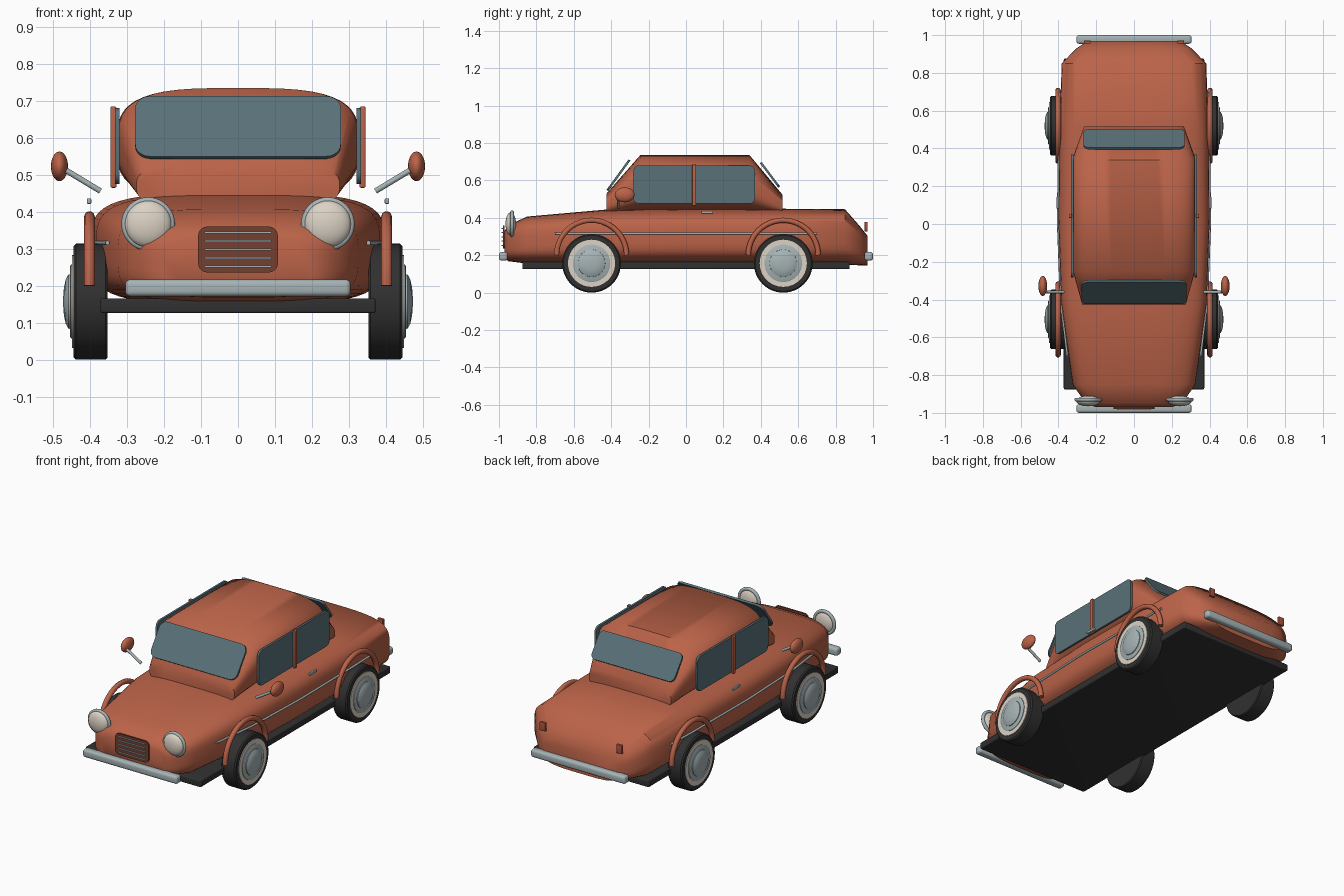
import bpy, bmesh, math
from mathutils import Matrix, Vector

if "Cube" in bpy.data.objects:
    bpy.data.objects.remove(bpy.data.objects["Cube"])


def material(name, rgb):
    m = bpy.data.materials.new(name)
    m.diffuse_color = (*rgb, 1)
    m.use_nodes = True
    m.node_tree.nodes["Principled BSDF"].inputs["Base Color"].default_value = m.diffuse_color
    return m


PAINT = material("body_red", (0.50, 0.125, 0.065))
DARK_RED = material("grille_dark_red", (0.17, 0.05, 0.03))
LAMP_RED = material("tail_lamp_red", (0.42, 0.09, 0.045))
GLASS = material("blue_grey_glass", (0.10, 0.165, 0.19))
CHROME = material("chrome_grey", (0.38, 0.45, 0.46))
CREAM = material("cream", (0.72, 0.65, 0.56))
RUBBER = material("black_rubber", (0.03, 0.03, 0.03))


def finish(bm, name, mat, angle=40):
    bmesh.ops.recalc_face_normals(bm, faces=bm.faces)
    me = bpy.data.meshes.new(name)
    bm.to_mesh(me)
    bm.free()
    me.materials.append(mat)
    ob = bpy.data.objects.new(name, me)
    bpy.context.collection.objects.link(ob)
    bpy.ops.object.select_all(action='DESELECT')
    ob.select_set(True)
    bpy.context.view_layer.objects.active = ob
    bpy.ops.object.shade_smooth_by_angle(angle=math.radians(angle))
    return ob


def bridge(bm, rings):
    """Skin a list of closed vertex rings and cap both ends."""
    n = len(rings[0])
    for a, b in zip(rings, rings[1:]):
        for i in range(n):
            j = (i + 1) % n
            bm.faces.new((a[i], a[j], b[j], b[i]))
    bm.faces.new(rings[0])
    bm.faces.new(rings[-1])


def loft(name, mat, sections, power, n=48, angle=40):
    """Superellipse sections (y, half width, bottom, top) joined along y."""
    bm = bmesh.new()
    rings = []
    for y, w, lo, hi in sections:
        ring = []
        for i in range(n):
            t = 2 * math.pi * (i + 0.5) / n
            c, s = math.cos(t), math.sin(t)
            x = w * math.copysign(abs(c) ** (2 / power), c)
            z = (lo + hi) / 2 + (hi - lo) / 2 * math.copysign(abs(s) ** (2 / power), s)
            ring.append(bm.verts.new((x, y, z)))
        rings.append(ring)
    bridge(bm, rings)
    return finish(bm, name, mat, angle)


def plate(name, mat, centre, u, v, w, h, r, thick, segs=6):
    """Rounded rectangle, w along u and h along v, with a thickness."""
    u, v, centre = Vector(u).normalized(), Vector(v).normalized(), Vector(centre)
    nrm = u.cross(v)
    bm = bmesh.new()
    rings = []
    for d in (-thick / 2, thick / 2):
        ring = []
        for k, (sx, sy) in enumerate(((1, 1), (-1, 1), (-1, -1), (1, -1))):
            for i in range(segs + 1):
                t = math.pi / 2 * (k + i / segs)
                a = sx * (w / 2 - r) + r * math.cos(t)
                b = sy * (h / 2 - r) + r * math.sin(t)
                ring.append(bm.verts.new(centre + u * a + v * b + nrm * d))
        rings.append(ring)
    bridge(bm, rings)
    return finish(bm, name, mat)


def box(name, mat, centre, size, bevel=0.0):
    bm = bmesh.new()
    bmesh.ops.create_cube(bm, size=1, matrix=Matrix.Translation(centre) @ Matrix.Diagonal((*size, 1)))
    if bevel:
        bmesh.ops.bevel(bm, geom=bm.edges[:], offset=bevel, segments=4, profile=0.5, affect='EDGES')
    return finish(bm, name, mat)


def ellipsoid(name, mat, centre, radii):
    bm = bmesh.new()
    bmesh.ops.create_uvsphere(bm, u_segments=32, v_segments=16, radius=1,
                              matrix=Matrix.Translation(centre) @ Matrix.Diagonal((*radii, 1)))
    return finish(bm, name, mat)


def lathe(name, mat, side, y, z, profile, n=48):
    """Turn (x, radius) points about a sideways axle."""
    bm = bmesh.new()
    rings = [[bm.verts.new((side * x, y + r * math.cos(2 * math.pi * i / n),
                            z + r * math.sin(2 * math.pi * i / n))) for i in range(n)]
             for x, r in profile]
    bridge(bm, rings)
    return finish(bm, name, mat, 35)


def tube(name, mat, points, radius, cyclic=False):
    cu = bpy.data.curves.new(name, 'CURVE')
    cu.dimensions = '3D'
    cu.bevel_depth = radius
    cu.bevel_resolution = 3
    cu.use_fill_caps = True
    sp = cu.splines.new('POLY')
    sp.points.add(len(points) - 1)
    for p, co in zip(sp.points, points):
        p.co = (*co, 1)
    sp.use_cyclic_u = cyclic
    cu.materials.append(mat)
    ob = bpy.data.objects.new(name, cu)
    bpy.context.collection.objects.link(ob)
    return ob


# Main shell and cabin
loft("body", PAINT, [(-0.97, 0.20, 0.185, 0.33), (-0.95, 0.255, 0.168, 0.36),
                     (-0.85, 0.325, 0.155, 0.407), (-0.42, 0.385, 0.15, 0.445),
                     (0, 0.40, 0.15, 0.45), (0.5, 0.395, 0.15, 0.449),
                     (0.85, 0.383, 0.148, 0.446), (0.93, 0.305, 0.146, 0.355),
                     (0.97, 0.245, 0.145, 0.305)], 3.8, angle=50)
loft("cabin", PAINT, [(-0.425, 0.275, 0.41, 0.53), (-0.245, 0.325, 0.43, 0.735),
                      (0.34, 0.328, 0.43, 0.735), (0.515, 0.265, 0.41, 0.525)], 3.3, angle=50)
box("underfloor", RUBBER, (0, 0, 0.146), (0.744, 1.75, 0.04), 0.006)

# Front and rear glass
plate("windshield", GLASS, (0, -0.361, 0.628), (1, 0, 0), (0, 0.118, 0.163), 0.556, 0.201, 0.04, 0.012)
plate("rear_window", GLASS, (0, 0.449, 0.63), (1, 0, 0), (0, -0.098, 0.13), 0.535, 0.163, 0.03, 0.012)

# Grille with slats
plate("grille", DARK_RED, (0, -0.974, 0.298), (1, 0, 0), (0, 0, 1), 0.216, 0.124, 0.025, 0.009)
for i in range(5):
    box("grille_slat", CHROME, (0, -0.98, 0.252 + 0.023 * i), (0.18, 0.012, 0.005))

# Bumpers
for end, name in ((-1, "front_bumper"), (1, "rear_bumper")):
    box(name, CHROME, (0, end * 0.977, 0.194), (0.61, 0.046, 0.046), 0.014)

for s in (-1, 1):
    # Side glass and centre pillar
    plate("side_window", GLASS, (s * 0.327, 0.043, 0.578), (0, 1, 0), (0, 0, 1), 0.65, 0.205, 0.03, 0.012)
    box("door_pillar", PAINT, (s * 0.337, 0.043, 0.575), (0.016, 0.022, 0.22), 0.004)

    # Headlamps
    ellipsoid("headlamp", CREAM, (s * 0.243, -0.937, 0.367), (0.063, 0.028, 0.063))
    tube("headlamp_ring", CHROME, [(s * 0.243 + 0.063 * math.cos(t), -0.93, 0.367 + 0.063 * math.sin(t))
                                   for t in (2 * math.pi * i / 40 for i in range(40))], 0.01, True)

    # Tail lamps
    box("tail_lamp", LAMP_RED, (s * 0.247, 0.963, 0.353), (0.036, 0.016, 0.05), 0.003)

    # Door mirrors, handles and side trim
    ellipsoid("door_mirror", PAINT, (s * 0.483, -0.328, 0.523), (0.023, 0.053, 0.04))
    tube("mirror_stalk", CHROME, [(s * 0.372, -0.36, 0.456), (s * 0.465, -0.36, 0.512)], 0.008)
    box("door_handle", CHROME, (s * 0.403, 0.113, 0.429), (0.012, 0.065, 0.015), 0.003)
    tube("side_trim", CHROME, [(s * x, y, 0.316) for x, y in
                               ((0.353, -0.7), (0.386, -0.42), (0.402, 0), (0.397, 0.5), (0.391, 0.7))], 0.006)

    for y in (-0.505, 0.52):
        # Wheel arch tube
        tube("wheel_arch", PAINT, [(s * 0.402, y + 0.187 * math.cos(t), 0.2 + 0.187 * math.sin(t))
                                   for t in (math.pi * i / 28 for i in range(29))], 0.0145)
        # Tyre, white band, wheel disc and domed cap
        z = 0.157
        lathe("tyre", RUBBER, s, y, z, [(0.353, 0.152), (0.358, 0.157), (0.438, 0.157),
                                        (0.445, 0.150)])
        lathe("whitewall", CREAM, s, y, z, [(0.44, 0.126), (0.449, 0.126)])
        lathe("wheel_disc", CHROME, s, y, z, [(0.44, 0.1), (0.452, 0.1), (0.455, 0.094)])
        lathe("hub_cap", CHROME, s, y, z, [(0.45, 0.074), (0.459, 0.073), (0.466, 0.06),
                                           (0.471, 0.038), (0.473, 0.012)])
